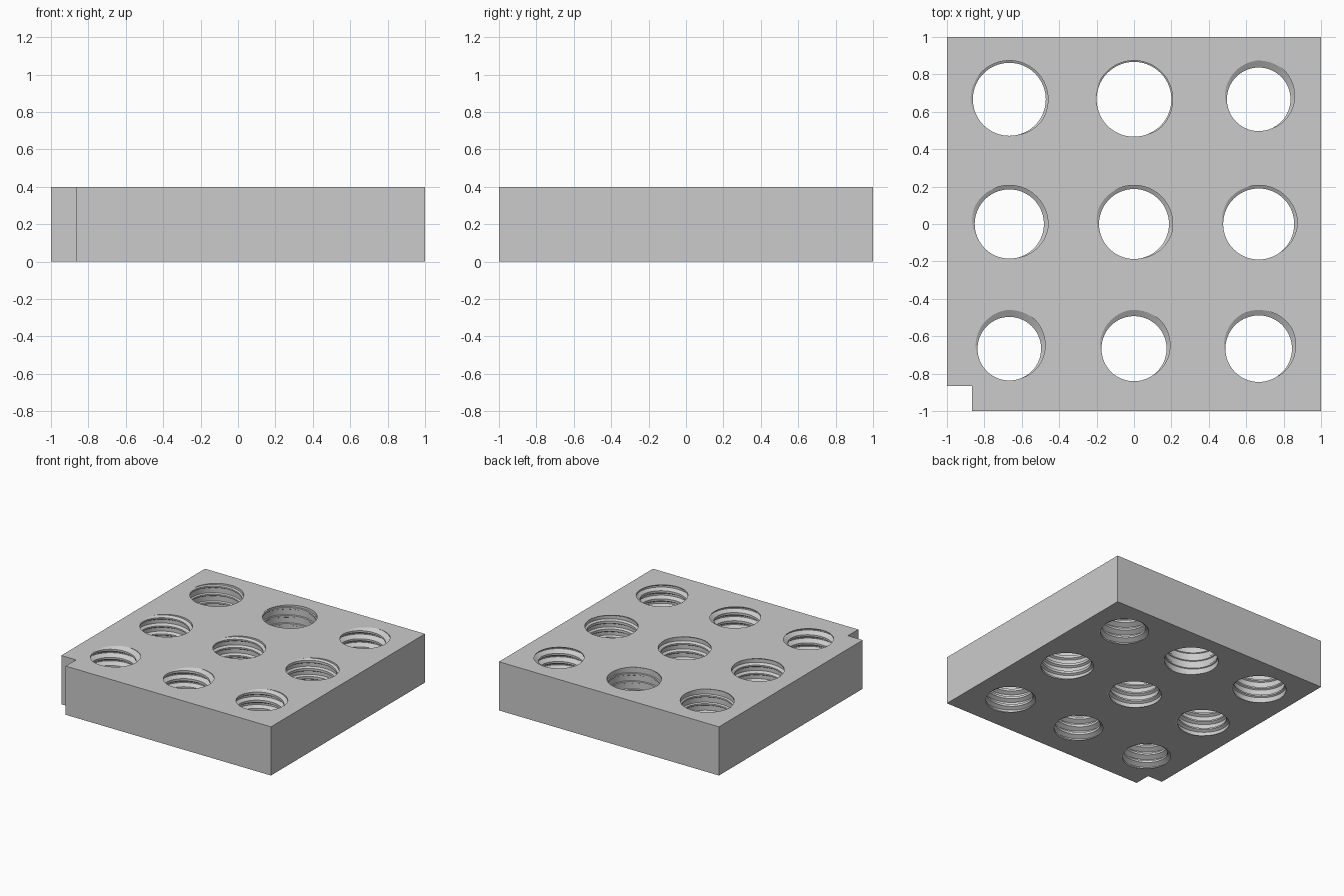
import bpy, bmesh, math
from mathutils import Vector

cube = bpy.data.objects.get("Cube")
if cube:
    bpy.data.objects.remove(cube, do_unlink=True)

HEIGHT = 0.4
PITCH = HEIGHT / 6
MAJOR = 0.207          # radius at the bottom of the groove
PEAK = 72              # direction of the groove at the top face, degrees
SEGMENTS = 72
SPACING = 2 / 3
NOTCH = -0.866

# Inner radius and groove half width (degrees) of each hole, by column and row
HOLES = {
    (-1, -1): (0.170, 22), (0, -1): (0.174, 25), (1, -1): (0.178, 40),
    (-1, 0): (0.185, 80), (0, 0): (0.187, 85), (1, 0): (0.190, 72),
    (-1, 1): (0.195, 110), (0, 1): (0.200, 120), (1, 1): (0.170, 22),
}


def threaded_wall(bm, cx, cy, minor, half):
    """Helical wall of one hole, running past both faces of the block."""
    flank = (MAJOR - minor) * math.tan(math.radians(30)) / PITCH * 360
    profile = [(-half - flank, minor), (-half, MAJOR),
               (half, MAJOR), (half + flank, minor)]
    columns = []
    for j in range(SEGMENTS):
        turn = j / SEGMENTS
        a = turn * math.tau
        column = []
        for n in range(-9, 4):
            for offset, r in profile:
                z = HEIGHT + PITCH * (n + turn + (offset - PEAK) / 360)
                column.append(bm.verts.new(
                    (cx + r * math.cos(a), cy + r * math.sin(a), z)))
        columns.append(column)
    # The last column joins the first one, one turn higher
    columns.append(columns[0][len(profile):])
    for left, right in zip(columns, columns[1:]):
        for k in range(min(len(left), len(right)) - 1):
            bm.faces.new((left[k], right[k], right[k + 1], left[k + 1]))


def trim(bm, z, side):
    """Cut everything beyond one face of the block."""
    bmesh.ops.bisect_plane(
        bm, geom=bm.verts[:] + bm.edges[:] + bm.faces[:], dist=1e-6,
        plane_co=(0, 0, z), plane_no=(0, 0, side), clear_outer=True)
    rim = [v for v in bm.verts if abs(v.co.z - z) < 1e-5]
    bmesh.ops.remove_doubles(bm, verts=rim, dist=0.001)


bm = bmesh.new()
for (col, row), (minor, half) in HOLES.items():
    threaded_wall(bm, col * SPACING, row * SPACING, minor, half)
trim(bm, HEIGHT, 1)
trim(bm, 0, -1)

# Outer walls with the notched corner
outline = [(NOTCH, -1), (1, -1), (1, 1), (-1, 1), (-1, NOTCH), (NOTCH, NOTCH)]
low = [bm.verts.new((x, y, 0)) for x, y in outline]
high = [bm.verts.new((x, y, HEIGHT)) for x, y in outline]
for i in range(len(outline)):
    j = (i + 1) % len(outline)
    bm.faces.new((low[i], low[j], high[j], high[i]))

# Top and bottom faces around the holes
for z, side in ((HEIGHT, 1), (0, -1)):
    rim = [e for e in bm.edges if e.is_boundary
           and all(abs(v.co.z - z) < 1e-4 for v in e.verts)]
    bmesh.ops.triangle_fill(bm, edges=rim, use_beauty=True,
                            normal=Vector((0, 0, side)))
bmesh.ops.recalc_face_normals(bm, faces=bm.faces[:])

mesh = bpy.data.meshes.new("threaded_block")
bm.to_mesh(mesh)
bm.free()
block = bpy.data.objects.new("threaded_block", mesh)
bpy.context.collection.objects.link(block)

# Single grey material
grey = bpy.data.materials.new("light_grey")
grey.use_nodes = True
colour = (0.6, 0.6, 0.6, 1)
grey.diffuse_color = colour
grey.node_tree.nodes["Principled BSDF"].inputs["Base Color"].default_value = colour
mesh.materials.append(grey)

bpy.ops.object.select_all(action="DESELECT")
block.select_set(True)
bpy.context.view_layer.objects.active = block
bpy.ops.object.shade_smooth_by_angle(angle=math.radians(20))
